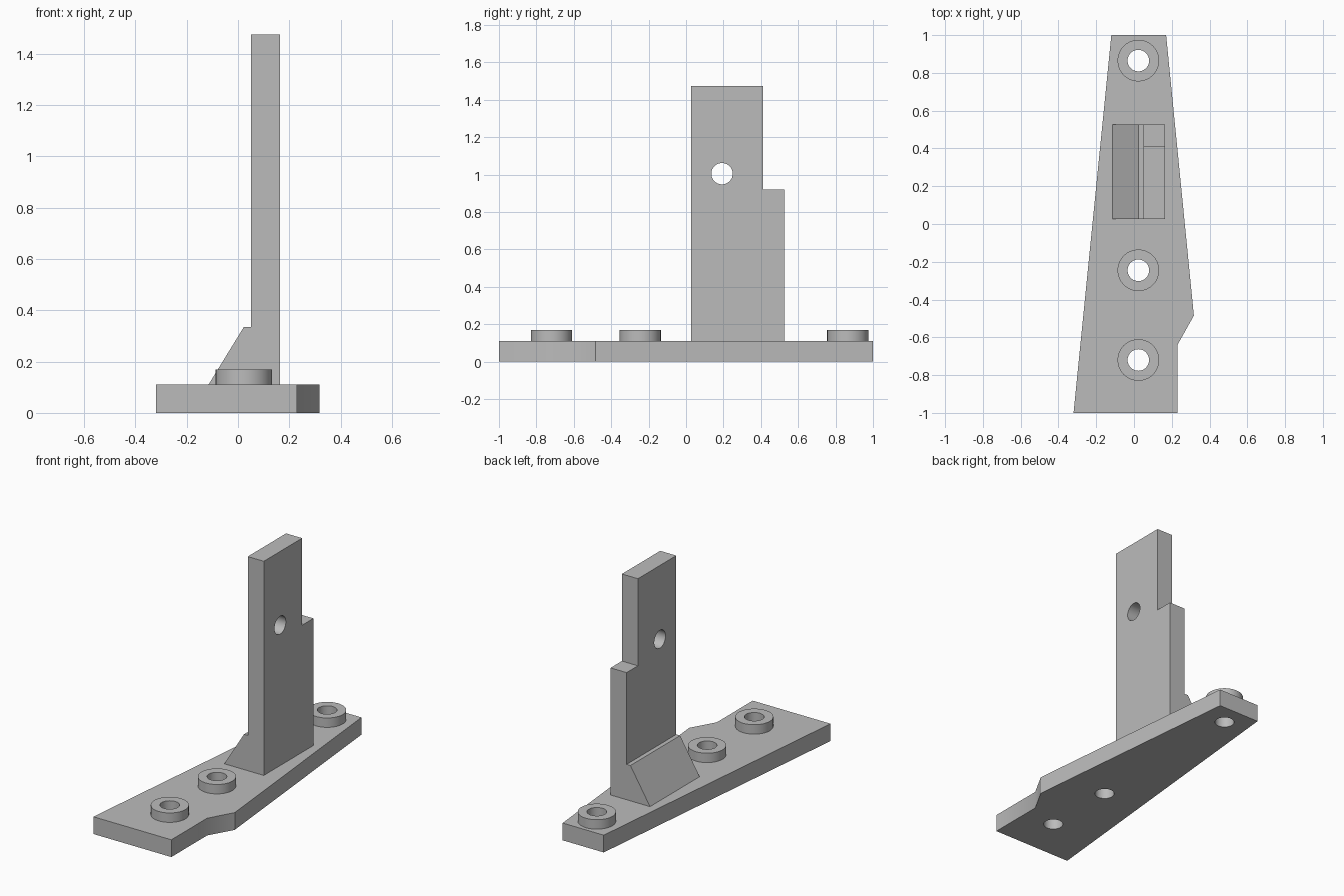
import bpy, bmesh, math
from mathutils import Matrix, Vector

cube = bpy.data.objects.get("Cube")
if cube:
    bpy.data.objects.remove(cube, do_unlink=True)

grey = bpy.data.materials.new("plain grey")
grey.use_nodes = True
colour = (0.5, 0.5, 0.5, 1)
grey.diffuse_color = colour
grey.node_tree.nodes["Principled BSDF"].inputs["Base Color"].default_value = colour

BASE_TOP, BOSS_TOP = 0.11, 0.17
HOLE_R, BOSS_R = 0.057, 0.11
BOSS_X = 0.023


def finish(name, bm):
    bmesh.ops.recalc_face_normals(bm, faces=bm.faces)
    mesh = bpy.data.meshes.new(name)
    bm.to_mesh(mesh)
    bm.free()
    mesh.materials.append(grey)
    obj = bpy.data.objects.new(name, mesh)
    bpy.context.collection.objects.link(obj)
    return obj


def extrude(name, points, sweep):
    """Solid made by sweeping a flat outline along a vector."""
    bm = bmesh.new()
    face = bm.faces.new([bm.verts.new(p) for p in points])
    new = bmesh.ops.extrude_face_region(bm, geom=[face])["geom"]
    verts = [v for v in new if isinstance(v, bmesh.types.BMVert)]
    bmesh.ops.translate(bm, verts=verts, vec=Vector(sweep))
    return finish(name, bm)


def cylinder(name, centre, radius, depth, rotation=Matrix()):
    bm = bmesh.new()
    bmesh.ops.create_cone(bm, cap_ends=True, segments=64, radius1=radius,
                          radius2=radius, depth=depth,
                          matrix=Matrix.Translation(centre) @ rotation)
    return finish(name, bm)


def cut(obj, cutter):
    cutter.hide_render = True
    cutter.hide_set(True)
    cutter.display_type = 'WIRE'
    mod = obj.modifiers.new("hole", 'BOOLEAN')
    mod.object = cutter
    mod.solver = 'EXACT'
    # Bake the hole so that the cutter can go
    bpy.context.view_layer.update()
    graph = bpy.context.evaluated_depsgraph_get()
    mesh = bpy.data.meshes.new_from_object(obj.evaluated_get(graph))
    obj.modifiers.clear()
    obj.data = mesh
    bpy.data.objects.remove(cutter, do_unlink=True)


# Tapered base plate with a kinked side
outline = [(-0.32, -1), (0.23, -1), (0.23, -0.64), (0.317, -0.485),
           (0.17, 1), (-0.12, 1)]
base = extrude("base_plate", [(x, y, 0) for x, y in outline], (0, 0, BASE_TOP))

# Raised bosses with through holes
bosses = []
for label, y in (("front", -0.72), ("middle", -0.245), ("back", 0.865)):
    boss = cylinder(label + "_boss", (BOSS_X, y, (BASE_TOP + BOSS_TOP) / 2),
                    BOSS_R, BOSS_TOP - BASE_TOP)
    for part in (base, boss):
        cut(part, cylinder("hole_cutter", (BOSS_X, y, 0.1), HOLE_R, 0.5))
    bosses.append(boss)

# Upright plate with a stepped back edge and a cross hole
profile = [(0.027, BASE_TOP), (0.527, BASE_TOP), (0.527, 0.92),
           (0.413, 0.92), (0.413, 1.475), (0.027, 1.475)]
upright = extrude("upright_plate", [(0.05, y, z) for y, z in profile],
                  (0.113, 0, 0))
cut(upright, cylinder("hole_cutter", (0.1, 0.192, 1.005), HOLE_R, 0.5,
                      Matrix.Rotation(math.pi / 2, 4, 'Y')))

# Sloped brace beside the upright
slope = [(-0.115, BASE_TOP), (0.05, BASE_TOP), (0.05, 0.335), (0.023, 0.335)]
extrude("sloped_brace", [(x, 0.027, z) for x, z in slope], (0, 0.5, 0))

# Smooth round walls, keep hard edges
for obj in [base, upright] + bosses:
    bpy.ops.object.select_all(action='DESELECT')
    obj.select_set(True)
    bpy.context.view_layer.objects.active = obj
    bpy.ops.object.shade_smooth_by_angle(angle=math.radians(30))
